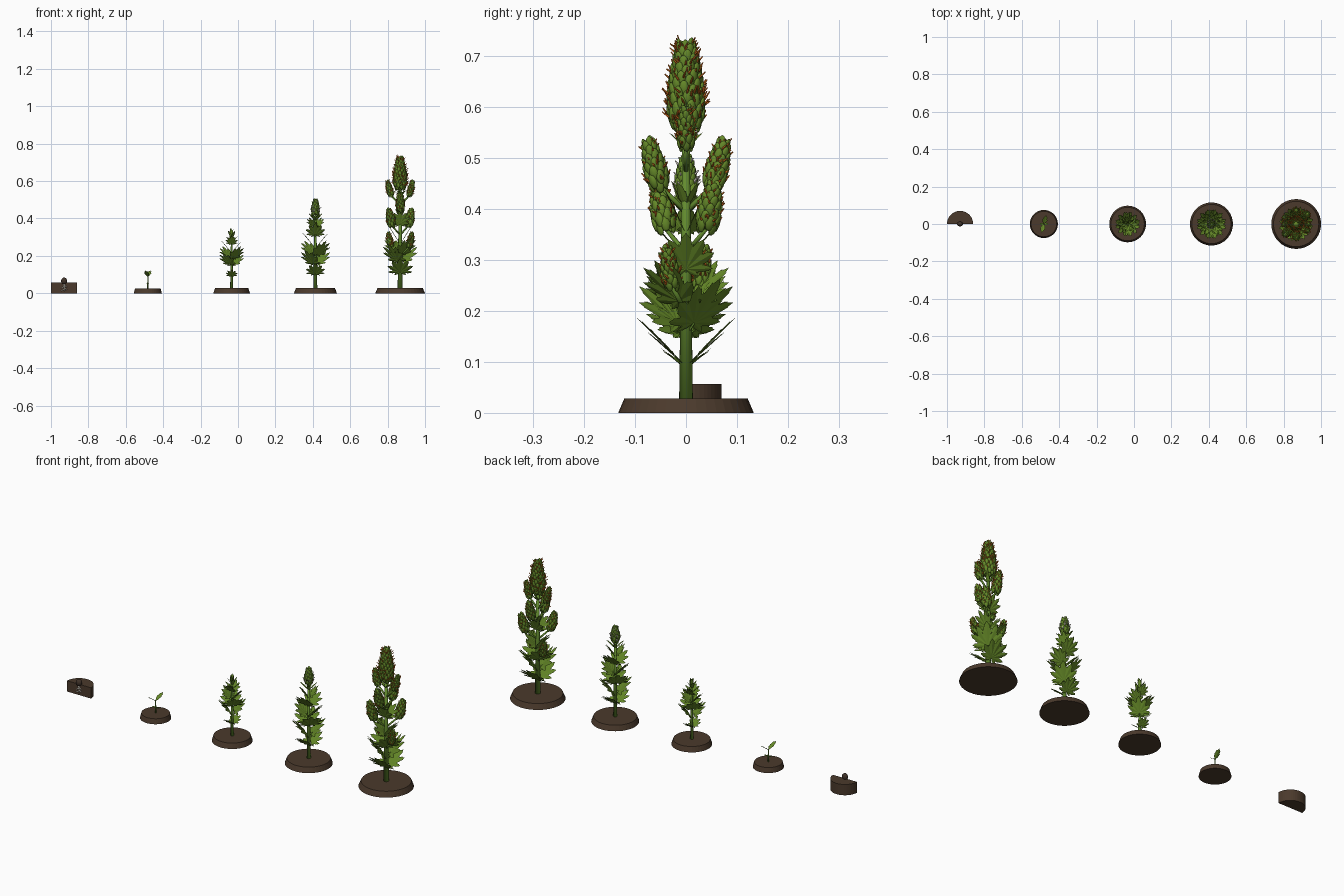
import bpy, bmesh, math, random
from math import radians, sin, cos, pi
from mathutils import Matrix, Vector

random.seed(4)
cube = bpy.data.objects.get("Cube")
if cube:
    bpy.data.objects.remove(cube)


def material(name, rgb):
    m = bpy.data.materials.new(name)
    m.use_nodes = True
    m.diffuse_color = (*rgb, 1)
    m.node_tree.nodes["Principled BSDF"].inputs["Base Color"].default_value = (*rgb, 1)
    return m


SOIL = material("soil_brown", (0.07, 0.042, 0.025))
STEM = material("stem_green", (0.125, 0.26, 0.028))
LEAF = material("leaf_green", (0.125, 0.24, 0.02))
BUD = material("bud_green", (0.13, 0.25, 0.022))
RUST = material("rust_hairs", (0.55, 0.13, 0.012))
PALE = material("pale_hairs", (0.7, 0.64, 0.58))
SEED = material("seed_brown", (0.05, 0.032, 0.022))
ROOT = material("root_white", (0.8, 0.76, 0.66))


def finish(bm, name, mat, smooth=False):
    mesh = bpy.data.meshes.new(name)
    bm.to_mesh(mesh)
    bm.free()
    mesh.materials.append(mat)
    if smooth:
        mesh.shade_smooth()
    ob = bpy.data.objects.new(name, mesh)
    bpy.context.collection.objects.link(ob)


def loft(bm, m, rings, sides):
    # Closed round body through (radius, height) rings
    loops = [[bm.verts.new(m @ Vector((r * cos(2 * pi * i / sides), r * sin(2 * pi * i / sides), z)))
              for i in range(sides)] for r, z in rings]
    for low, high in zip(loops, loops[1:]):
        for i in range(sides):
            j = (i + 1) % sides
            bm.faces.new((low[i], low[j], high[j], high[i]))
    bm.faces.new(loops[0][::-1])
    bm.faces.new(loops[-1])


def aim(base, axis):
    return Matrix.Translation(base) @ Vector(axis).to_track_quat('Z', 'Y').to_matrix().to_4x4()


def tube(bm, a, b, r1, r2, sides=8):
    d = Vector(b) - Vector(a)
    loft(bm, aim(a, d), ((r1, 0), (r2, d.length)), sides)


def soil_mound(name, x, r, h):
    bm = bmesh.new()
    tube(bm, (x, 0, 0), (x, 0, h), r, r * 0.91, 40)
    finish(bm, name, SOIL)


def blade(bm, m, length, width, teeth=4):
    # Serrated finger folded along its midrib, pointing along local +y
    base, tip = bm.verts.new(m @ Vector((0, 0, 0))), bm.verts.new(m @ Vector((0, length, 0)))
    for side in (-1, 1):
        outline = [base]
        for i in range(teeth):
            t = (i + 0.8) / (teeth + 0.6)
            w = width * sin(pi * t ** 0.85) ** 0.8
            for dt, k in ((0.06, 1), (0.03, 0.8)):
                outline.append(bm.verts.new(m @ Vector((side * w * k, (t + dt) * length, w * k * 0.2))))
        outline.append(tip)
        bm.faces.new(outline[::side])


def palm_leaf(leaves, stems, x, z, heading, elev, size):
    # Stalk followed by a fan of fingers
    turn = Matrix.Rotation(heading - pi / 2, 4, 'Z') @ Matrix.Rotation(elev, 4, 'X')
    start = Vector((x, 0, z))
    base = start + turn @ Vector((0, size * 0.3, 0))
    tube(stems, start, base, size * 0.022, size * 0.016, 6)
    for ang, k in ((0, 1), (27, 0.92), (55, 0.8), (88, 0.62), (122, 0.36)):
        for s in ((1, -1) if ang else (1,)):
            m = Matrix.Translation(base) @ turn @ Matrix.Rotation(radians(ang * s), 4, 'Z')
            blade(leaves, m, size * k, size * k * 0.19)


BUD_SHAPE = (0.72, 0.97, 1, 0.97, 0.9, 0.8, 0.68, 0.54, 0.36)
ROUND = [(sin(pi * t), -cos(pi * t)) for t in (0.06, 0.25, 0.5, 0.75, 0.94)]
PAIR_HEADINGS = (90, 45, 135, 0, 90, 45)


def bud_radius(t):
    f = min(0.999, t) * (len(BUD_SHAPE) - 1)
    i = int(f)
    return BUD_SHAPE[i] + (BUD_SHAPE[i + 1] - BUD_SHAPE[i]) * (f - i)


def bud(buds, hairs, base, axis, length, radius, scales, hair_count, hair):
    m = aim(base, axis)
    # Solid core
    loft(buds, m, [(r * radius * 0.88, i / 8 * length * 0.97) for i, r in enumerate(BUD_SHAPE)], 16)
    # Overlapping scales in a spiral
    size = 1.5 * radius / math.sqrt(scales / 12)
    for i in range(scales):
        t = (i + 0.5) / scales
        r = bud_radius(t) * radius * 0.86
        sm = (m @ Matrix.Rotation(i * 2.39996, 4, 'Z') @ Matrix.Translation((r, 0, t * length * 0.93))
              @ Matrix.Rotation(radians(10), 4, 'Y') @ Matrix.Diagonal((size * 0.26, size * 0.52, size * 0.85, 1)))
        loft(buds, sm, ROUND, 8)
    # Fine hairs
    for i in range(hair_count):
        t = random.uniform(0.08, 1)
        a = random.uniform(0, 2 * pi)
        r = bud_radius(t) * radius * 0.97
        p = Vector((cos(a) * r, sin(a) * r, t * length * 0.96))
        lean = a + random.uniform(-1, 1)
        d = Vector((cos(lean), sin(lean), random.uniform(0.6, 2))).normalized()
        tube(hairs, m @ p, m @ (p + d * hair * random.uniform(0.5, 1.1)), 0.0024, 0.0011, 8)


def plant(name, x, top, r, nodes, shoots, hair_mat=None, cola=None, side_buds=()):
    stems, leaves = bmesh.new(), bmesh.new()
    tube(stems, (x, 0, 0.02), (x, 0, top), r, r * 0.5, 16)
    # Opposite leaf pairs, turned from one node to the next
    for (z, size, elev), heading in zip(nodes, PAIR_HEADINGS):
        for s in (0, 180):
            palm_leaf(leaves, stems, x, z, radians(heading + s), radians(elev), size)
    # Narrow young leaves round the tip
    for z, size, elev, count in shoots:
        for k in range(count):
            turn = Matrix.Rotation(2 * pi * k / count + z * 30, 4, 'Z') @ Matrix.Rotation(radians(elev), 4, 'X')
            blade(leaves, Matrix.Translation((x, 0, z)) @ turn, size, size * 0.2)
    if cola:
        buds, hairs = bmesh.new(), bmesh.new()
        bud(buds, hairs, (x, 0, cola[0]), (0, 0, 1), *cola[1:])
        # Side buds in opposite pairs on short branches
        for ang, z, out, length, radius in side_buds:
            for s in (0, pi):
                a = radians(ang) + s
                base = Vector((x + cos(a) * out, sin(a) * out, z))
                tube(stems, (x, 0, z - 0.05), base, r * 0.4, r * 0.3, 8)
                bud(buds, hairs, base, (cos(a) * 0.25, sin(a) * 0.25, 1), length, radius, 44, 48, 0.012)
                for k in range(4):
                    turn = Matrix.Rotation(a + k * pi / 2, 4, 'Z') @ Matrix.Rotation(radians(50), 4, 'X')
                    blade(leaves, Matrix.Translation(base) @ turn, radius * 1.6, radius * 0.4)
        finish(buds, name + "_buds", BUD, True)
        finish(hairs, name + "_hairs", hair_mat, True)
    finish(stems, name + "_stem", STEM, True)
    finish(leaves, name + "_leaves", LEAF)


# Stage one: seed and roots on a cut block of soil
X = -0.93
bm = bmesh.new()
rim = [(X + 0.07 * cos(pi * i / 24), 0.07 * sin(pi * i / 24)) for i in range(25)]
low, high = ([bm.verts.new((x, y, z)) for x, y in rim] for z in (0, 0.057))
bm.faces.new(low[::-1])
bm.faces.new(high)
for i in range(25):
    bm.faces.new((low[i - 1], low[i], high[i], high[i - 1]))
finish(bm, "cut_soil_block", SOIL)
bm = bmesh.new()
bmesh.ops.create_uvsphere(bm, u_segments=16, v_segments=10, radius=1,
                          matrix=Matrix.Translation((X, 0, 0.066)) @ Matrix.Diagonal((0.016, 0.013, 0.018, 1)))
finish(bm, "seed", SEED, True)
bm = bmesh.new()
tube(bm, (X, -0.002, 0.052), (X + 0.003, -0.002, 0.012), 0.004, 0.002, 10)
for s, z in ((1, 0.042), (-1, 0.036), (1, 0.028), (-1, 0.022)):
    tube(bm, (X + 0.001, -0.002, z), (X + s * 0.016, -0.002, z - 0.009), 0.0026, 0.0014, 8)
finish(bm, "roots", ROOT, True)

# Stage two: seedling
X = -0.482
soil_mound("seedling_soil", X, 0.075, 0.026)
bm, lv = bmesh.new(), bmesh.new()
tube(bm, (X, 0, 0.02), (X, 0, 0.092), 0.004, 0.0025, 10)
for z, heading, elev, size, wide in ((0.053, 0, 6, 0.024, 0.25), (0.088, 75, 35, 0.058, 0.25)):
    for s in (0, 180):
        turn = Matrix.Rotation(radians(heading + s - 90), 4, 'Z') @ Matrix.Rotation(radians(elev), 4, 'X')
        blade(lv, Matrix.Translation((X, 0, z)) @ turn, size, size * wide, 3)
finish(bm, "seedling_stem", STEM, True)
finish(lv, "seedling_leaves", LEAF)

# Stage three: young leafy plant
soil_mound("young_soil", -0.034, 0.098, 0.027)
plant("young", -0.034, 0.305, 0.008,
      [(0.085, 0.05, 40), (0.14, 0.08, 48), (0.175, 0.08, 48), (0.215, 0.065, 50), (0.255, 0.05, 52)],
      [(0.27, 0.05, 45, 4), (0.29, 0.05, 60, 4), (0.3, 0.05, 78, 3)])

# Stage four: budding plant with pale hairs
soil_mound("budding_soil", 0.414, 0.115, 0.027)
plant("budding", 0.414, 0.44, 0.01,
      [(0.09, 0.08, 42), (0.14, 0.095, 48), (0.19, 0.095, 48), (0.24, 0.085, 50), (0.295, 0.08, 50), (0.345, 0.06, 52)],
      [(0.385, 0.06, 45, 4), (0.41, 0.055, 55, 5), (0.43, 0.05, 68, 4)],
      PALE, (0.425, 0.075, 0.022, 45, 45, 0.014))

# Stage five: ripe plant with rust hairs
soil_mound("ripe_soil", 0.867, 0.133, 0.028)
plant("ripe", 0.867, 0.58, 0.0135,
      [(0.09, 0.105, 45), (0.15, 0.115, 50), (0.195, 0.105, 50), (0.26, 0.085, 58), (0.35, 0.08, 64)],
      [(0.4, 0.06, 60, 4), (0.515, 0.05, 45, 5), (0.54, 0.05, 55, 5)],
      RUST, (0.562, 0.171, 0.039, 110, 150, 0.017),
      [(0, 0.522, 0.048, 0.084, 0.018), (90, 0.445, 0.052, 0.094, 0.023),
       (42, 0.362, 0.06, 0.09, 0.024), (-30, 0.248, 0.055, 0.08, 0.018)])
